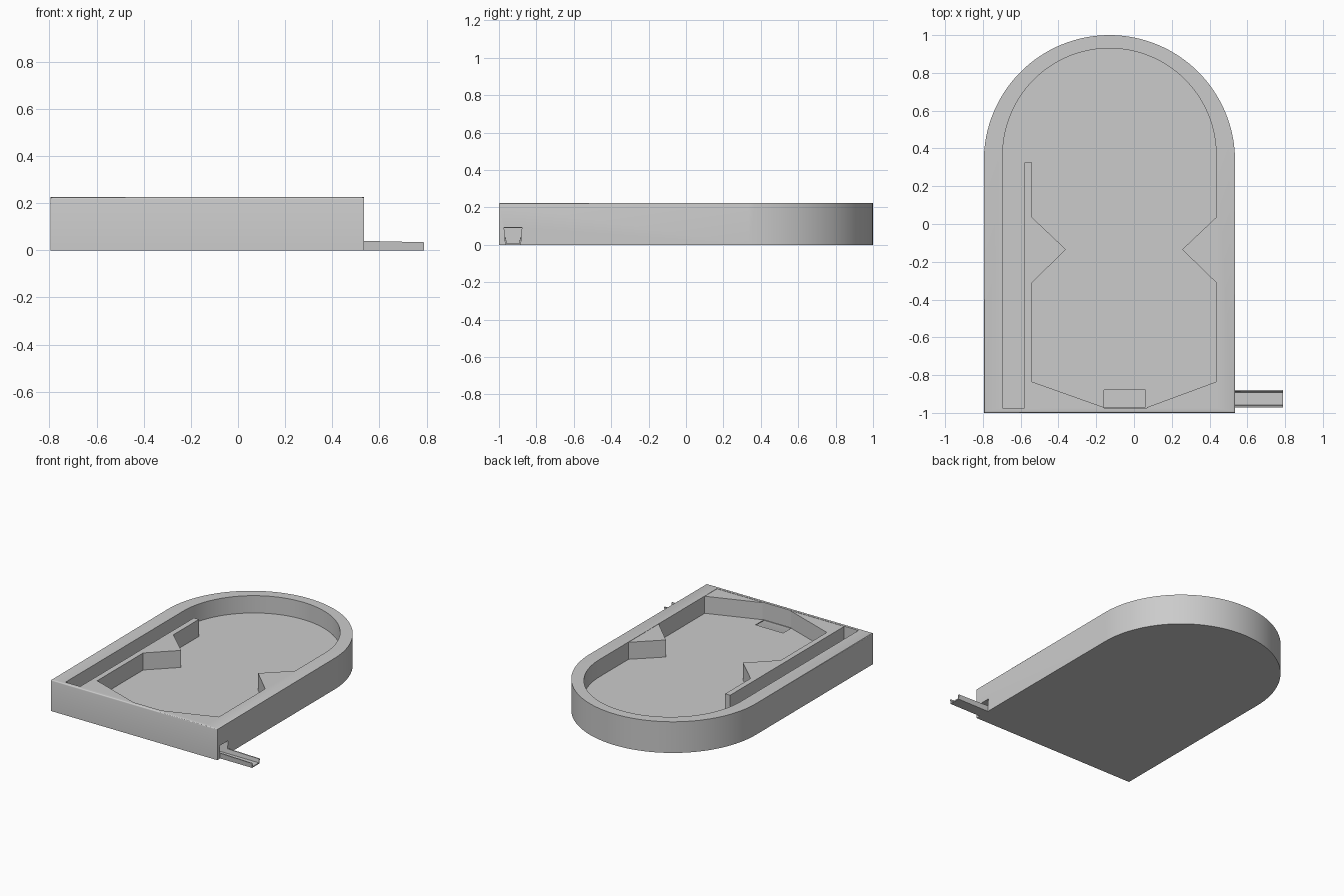
import bpy, bmesh, math

cube = bpy.data.objects.get("Cube")
if cube:
    bpy.data.objects.remove(cube, do_unlink=True)

grey = bpy.data.materials.new("plain grey")
grey.use_nodes = True
grey.diffuse_color = (0.6, 0.6, 0.6, 1)
grey.node_tree.nodes["Principled BSDF"].inputs["Base Color"].default_value = (0.6, 0.6, 0.6, 1)

TOP, FLOOR, MID = 0.225, 0.1, -0.13


def prism(name, points, low, high, axis="z", bevel=0):
    """Extrude an outline along z, or a (y, z) section along x."""
    bm = bmesh.new()

    def place(p, h):
        return (p[0], p[1], h) if axis == "z" else (h, p[0], p[1])
    a = [bm.verts.new(place(p, low)) for p in points]
    b = [bm.verts.new(place(p, high)) for p in points]
    bm.faces.new(a[::-1])
    cap = bm.faces.new(b)
    for i in range(len(a)):
        j = (i + 1) % len(a)
        bm.faces.new((a[i], a[j], b[j], b[i]))
    if bevel:
        bmesh.ops.bevel(bm, geom=list(cap.edges), offset=bevel, segments=3,
                        profile=0.5, affect="EDGES")
    bmesh.ops.recalc_face_normals(bm, faces=bm.faces)
    mesh = bpy.data.meshes.new(name)
    bm.to_mesh(mesh)
    bm.free()
    mesh.materials.append(grey)
    obj = bpy.data.objects.new(name, mesh)
    bpy.context.collection.objects.link(obj)
    return obj


def arch(radius, front, centre):
    """Straight-sided outline with a half-round back."""
    pts = [(MID - radius, front), (MID + radius, front)]
    for i in range(65):
        t = math.pi * i / 64
        pts.append((MID + radius * math.cos(t), centre + radius * math.sin(t)))
    return pts


def rect(x0, x1, y0, y1):
    return [(x0, y0), (x1, y0), (x1, y1), (x0, y1)]


def cut(target, cutter):
    cutter.hide_render = True
    mod = target.modifiers.new("cut", "BOOLEAN")
    mod.operation, mod.solver, mod.object = "DIFFERENCE", "EXACT", cutter
    bpy.context.view_layer.objects.active = target
    bpy.ops.object.modifier_apply(modifier=mod.name)
    bpy.data.objects.remove(cutter, do_unlink=True)


# Tray with a sunken play field
tray = prism("tray", arch(0.665, -1, 0.335), 0, TOP, bevel=0.008)
cut(tray, prism("field_cutter", arch(0.565, -0.975, 0.365), FLOOR, 0.4))

# Drain opening and the tunnel that leads out through the side
cut(tray, prism("drain_cutter", rect(-0.16, 0.06, -0.97, -0.88), 0.006, 0.2))
section = [(-0.963, 0.006), (-0.887, 0.006), (-0.877, 0.094), (-0.973, 0.094)]
cut(tray, prism("tunnel_cutter", section, -0.155, 0.7, "x"))

# Lane divider along the left side of the field
prism("lane_divider", rect(-0.58, -0.54, -0.976, 0.325), FLOOR - 0.01, TOP - 0.002)

# Pointed bumpers and front guides, one of each per side
for side, wall, tip, drain in (("right", -0.54, -0.36, -0.16), ("left", 0.435, 0.255, 0.07)):
    prism(side + "_bumper", [(wall, 0.035), (tip, -0.135), (wall, -0.31)],
          FLOOR - 0.01, TOP - 0.002)
    prism(side + "_guide", [(wall, -0.835), (drain, -0.97), (drain, -0.976), (wall, -0.976)],
          FLOOR - 0.01, TOP - 0.002)

# Open chute outside the tunnel, its rim dropping slightly outwards
channel = [(-0.967, 0), (-0.883, 0), (-0.879, 0.04), (-0.887, 0.04),
           (-0.891, 0.008), (-0.959, 0.008), (-0.963, 0.04), (-0.971, 0.04)]
chute = prism("chute", channel, 0.53, 0.79, "x")
for v in chute.data.vertices:
    if v.co.x > 0.7 and v.co.z > 0.03:
        v.co.z = 0.034

# Smooth the curved wall, keep the corners sharp
bpy.ops.object.select_all(action="DESELECT")
tray.select_set(True)
bpy.context.view_layer.objects.active = tray
bpy.ops.object.shade_smooth_by_angle(angle=math.radians(30))
